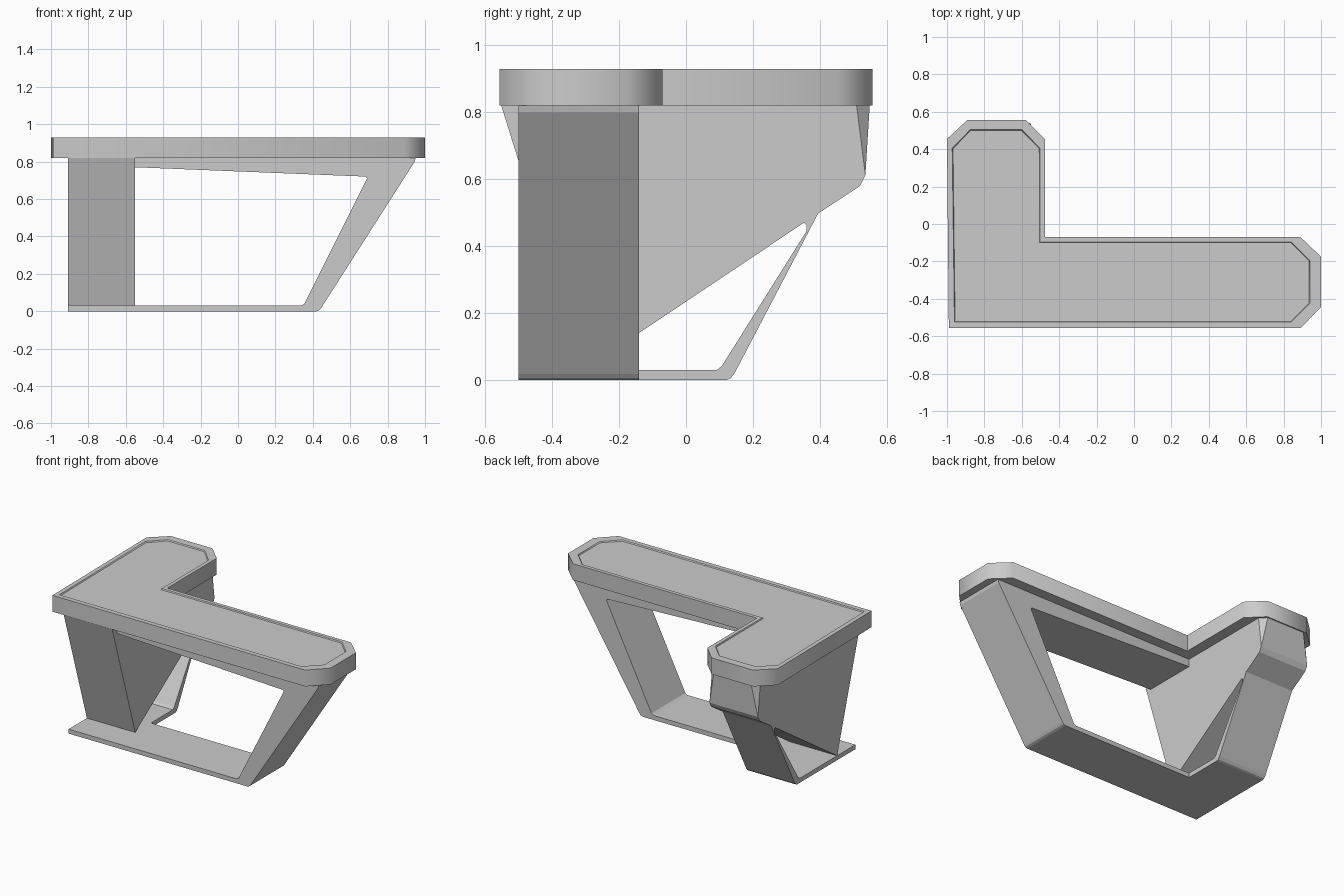
import bpy, bmesh, math
from mathutils import Vector

if "Cube" in bpy.data.objects:
    bpy.data.objects.remove(bpy.data.objects["Cube"])


def finish(bm, name):
    bmesh.ops.recalc_face_normals(bm, faces=bm.faces)
    me = bpy.data.meshes.new(name)
    bm.to_mesh(me)
    bm.free()
    ob = bpy.data.objects.new(name, me)
    bpy.context.collection.objects.link(ob)
    return ob


def extrude_profile(pts, place, a, b):
    """Solid from a 2D profile; place(u, v, w) maps it into 3D between w=a and w=b."""
    bm = bmesh.new()
    lo = [bm.verts.new(place(u, v, a)) for u, v in pts]
    hi = [bm.verts.new(place(u, v, b)) for u, v in pts]
    bm.faces.new(lo)
    bm.faces.new(hi)
    for i in range(len(pts)):
        j = (i + 1) % len(pts)
        bm.faces.new((lo[i], lo[j], hi[j], hi[i]))
    return bm


def smooth(ob, deg):
    bpy.ops.object.select_all(action='DESELECT')
    ob.select_set(True)
    bpy.context.view_layer.objects.active = ob
    bpy.ops.object.shade_smooth_by_angle(angle=math.radians(deg))


# L-shaped desk top with a shallow recessed panel
outer = [(-0.99, -0.557), (0.89, -0.557), (1.0, -0.445), (1.0, -0.175), (0.89, -0.07),
         (-0.477, -0.07), (-0.477, 0.455), (-0.58, 0.557), (-0.89, 0.557), (-1.0, 0.455)]
inner = [(-0.96, -0.525), (0.84, -0.525), (0.94, -0.425), (0.94, -0.195), (0.84, -0.095),
         (-0.502, -0.095), (-0.502, 0.405), (-0.6, 0.505), (-0.875, 0.505), (-0.972, 0.405)]
bm = extrude_profile(outer, lambda u, v, w: (u, v, w), 0.82, 0.93)
top = max(bm.faces, key=lambda f: f.calc_center_median().z)
rim = list(top.verts)
bm.faces.remove(top)
panel = [bm.verts.new((x, y, 0.93)) for x, y in inner]
for i in range(len(rim)):
    j = (i + 1) % len(rim)
    bm.faces.new((rim[i], rim[j], panel[j], panel[i]))
face = bm.faces.new(panel)
bmesh.ops.recalc_face_normals(bm, faces=bm.faces)
bmesh.ops.inset_region(bm, faces=[face], thickness=0.005, depth=-0.007)
smooth(finish(bm, "desk_top"), 50)

# Long open frame: base plate, slanted right leg and beam under the top
frame = [(-0.7, 0.82), (0.95, 0.82), (0.945, 0.8), (0.445, 0.018), (0.435, 0.006), (0.42, 0),
         (-0.91, 0), (-0.91, 0.03), (0.34, 0.03), (0.355, 0.04), (0.69, 0.71),
         (0.685, 0.72), (-0.7, 0.776)]
finish(extrude_profile(frame, lambda u, v, w: (u, w, v), -0.5, -0.14), "long_frame")

# Side support: wedge body leaning to a point, with a thin rear strut
side = [(-0.552, 0.82), (-0.306, 0.03), (0.352, 0.47), (0.361, 0.462), (0.36, 0.445),
        (0.107, 0.042), (0.092, 0.03), (-0.14, 0.03), (-0.14, 0), (0.12, 0), (0.133, 0.005),
        (0.145, 0.02), (0.395, 0.498), (0.52, 0.58), (0.536, 0.612), (0.549, 0.82)]
bm = extrude_profile(side, lambda u, v, w: (w, u, v), -0.91, -0.55)
# Tapered cuts on the two upper rear corners
mid = -0.73
for s in (-1, 1):
    a = Vector((mid + s * 0.18, 0.51, 0.82))
    b = Vector((mid + s * 0.14, 0.549, 0.82))
    c = Vector((mid + s * 0.18, 0.536, 0.612))
    n = (b - a).cross(c - a).normalized()
    if n.y < 0:
        n = -n
    r = bmesh.ops.bisect_plane(bm, geom=bm.verts[:] + bm.edges[:] + bm.faces[:], dist=1e-5,
                               plane_co=a, plane_no=n, clear_outer=True)
    cut = [e for e in r['geom_cut'] if isinstance(e, bmesh.types.BMEdge)]
    bmesh.ops.holes_fill(bm, edges=[e for e in cut if e.is_boundary], sides=0)
finish(bm, "side_support")
